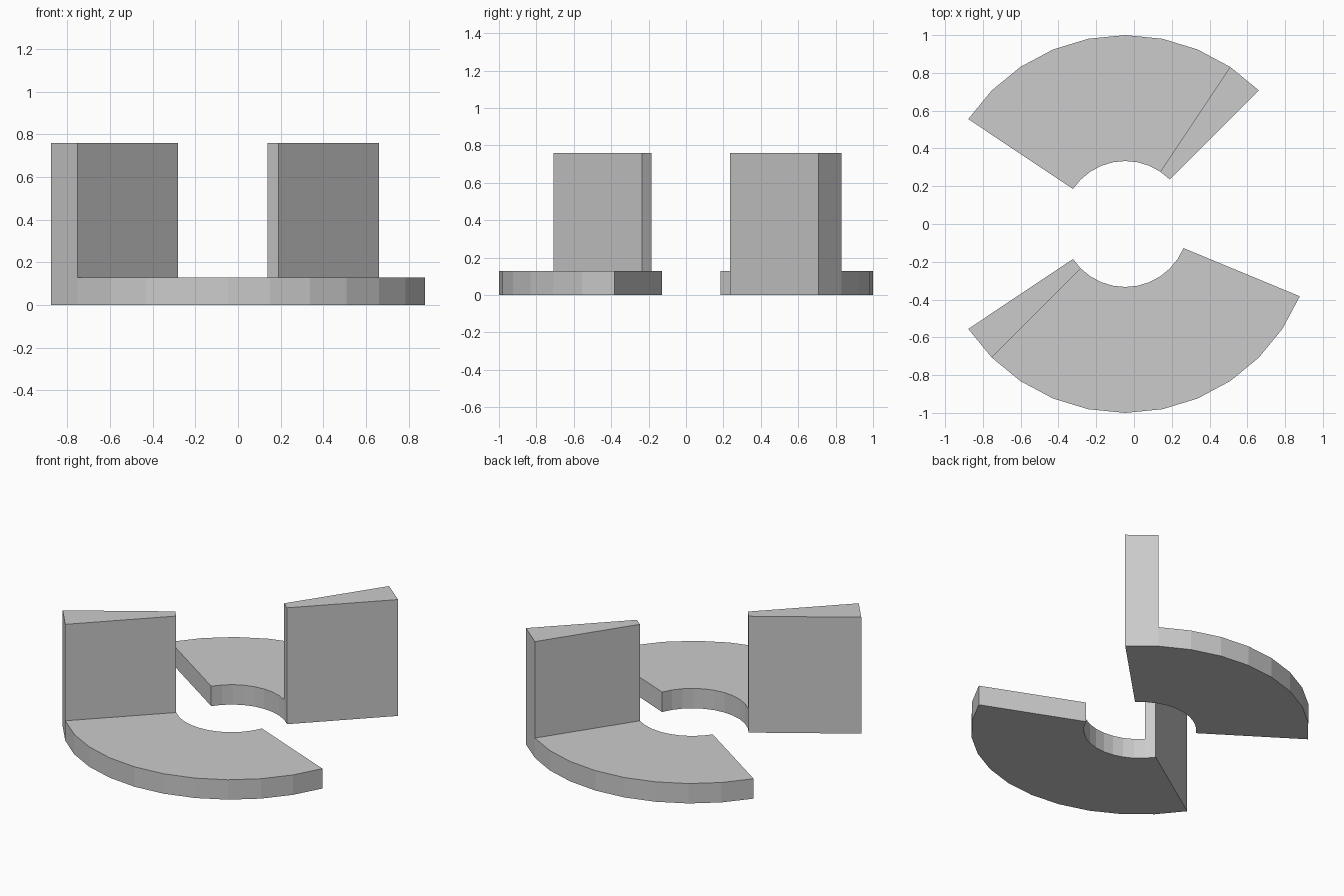
import bpy, bmesh
from math import cos, sin, radians

if "Cube" in bpy.data.objects:
    bpy.data.objects.remove(bpy.data.objects["Cube"])

CX, R_OUT, R_IN = -0.046, 1.0, 1 / 3
STEP = radians(11.25)          # 32-sided ring
LEVELS = (0.0, 0.13, 0.76)     # ground, slab top, wall top


def arc_with_wall(name, first, last, wall):
    """Ring sector between step indices, with one segment raised as a wall."""
    bm = bmesh.new()
    cache = {}

    def v(i, r, k):
        if (i, r, k) not in cache:
            a = i * STEP
            cache[i, r, k] = bm.verts.new((CX + r * cos(a), r * sin(a), LEVELS[k]))
        return cache[i, r, k]

    def flat(i, k):
        bm.faces.new([v(i, R_IN, k), v(i, R_OUT, k), v(i + 1, R_OUT, k), v(i + 1, R_IN, k)])

    def rim(i, k):
        for r in (R_IN, R_OUT):
            bm.faces.new([v(i, r, k), v(i + 1, r, k), v(i + 1, r, k + 1), v(i, r, k + 1)])

    def radial(i, k):
        bm.faces.new([v(i, R_IN, k), v(i, R_OUT, k), v(i, R_OUT, k + 1), v(i, R_IN, k + 1)])

    # curved slab
    for i in range(first, last):
        flat(i, 0)
        rim(i, 0)
        flat(i, 2 if i == wall else 1)
    radial(first, 0)
    radial(last, 0)
    # upright wall on one segment
    rim(wall, 1)
    radial(wall, 1)
    radial(wall + 1, 1)

    bmesh.ops.recalc_face_normals(bm, faces=bm.faces)
    # merge coplanar faces
    bmesh.ops.dissolve_limit(bm, angle_limit=radians(1), verts=bm.verts, edges=bm.edges)
    me = bpy.data.meshes.new(name)
    bm.to_mesh(me)
    bm.free()
    bpy.context.collection.objects.link(bpy.data.objects.new(name, me))


arc_with_wall("back_arc", 4, 13, 4)
arc_with_wall("front_arc", 19, 30, 19)
